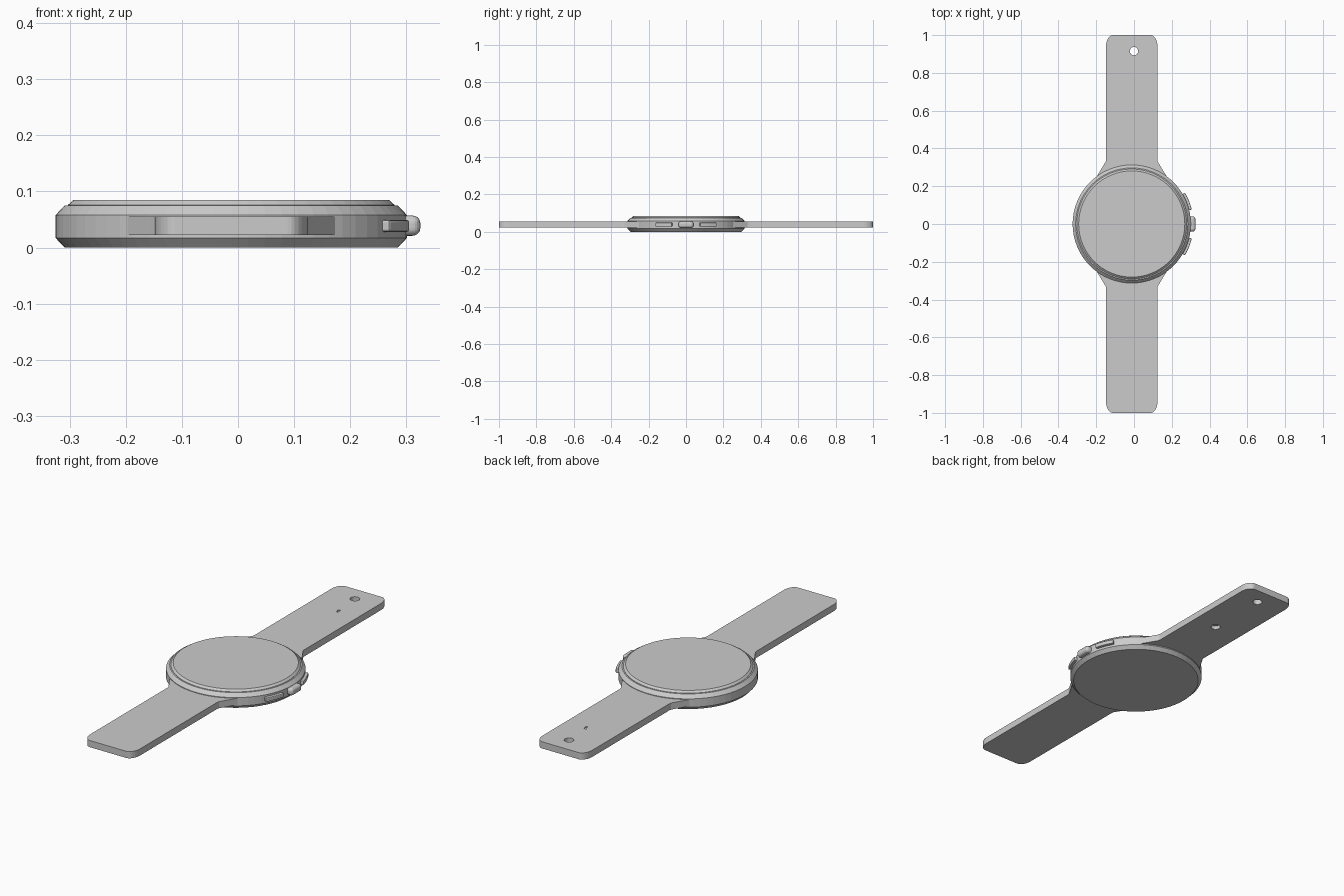
import bpy, bmesh
from math import sin, cos, pi, radians, sqrt, asin

if "Cube" in bpy.data.objects:
    bpy.data.objects.remove(bpy.data.objects["Cube"])

CX = -0.012          # centre of the dial and strap
R = 0.313            # outer case radius


def finish(name, bm):
    bmesh.ops.recalc_face_normals(bm, faces=bm.faces)
    me = bpy.data.meshes.new(name)
    bm.to_mesh(me)
    bm.free()
    ob = bpy.data.objects.new(name, me)
    bpy.context.collection.objects.link(ob)
    return ob


def lathe(name, profile, segs=64):
    bm = bmesh.new()
    rings = [[bm.verts.new((CX + r * cos(2 * pi * i / segs), r * sin(2 * pi * i / segs), z))
              for i in range(segs)] for r, z in profile]
    for a, b in zip(rings, rings[1:]):
        for i in range(segs):
            j = (i + 1) % segs
            bm.faces.new((a[i], a[j], b[j], b[i]))
    bm.faces.new(rings[0])
    bm.faces.new(rings[-1])
    return finish(name, bm)


def prism(name, pts, z0, z1):
    bm = bmesh.new()
    f = bm.faces.new([bm.verts.new((x, y, z0)) for x, y in pts])
    ext = bmesh.ops.extrude_face_region(bm, geom=[f])
    bmesh.ops.translate(bm, vec=(0, 0, z1 - z0),
                        verts=[v for v in ext["geom"] if isinstance(v, bmesh.types.BMVert)])
    return finish(name, bm)


def bevel(ob, width, segs):
    m = ob.modifiers.new("bevel", "BEVEL")
    m.width, m.segments = width, segs
    m.limit_method = "ANGLE"
    m.angle_limit = radians(40)


def cut(target, cutter):
    m = target.modifiers.new("cut", "BOOLEAN")
    m.operation, m.solver, m.object = "DIFFERENCE", "EXACT", cutter
    cutter.hide_render = True
    cutter.hide_set(True)


# Case with chamfered edges
lathe("watch_case", [(0.297, 0), (R, 0.017), (R, 0.058), (0.297, 0.075), (0.27, 0.075)])

# Raised glass
lathe("dial_glass", [(0.291, 0.073), (0.291, 0.076), (0.281, 0.085)])


# Strap halves: flared at the case, rounded at the tip
def strap(name, sign):
    hw, rad = 0.136, 0.036
    right = [(0.19, sqrt(0.309 ** 2 - 0.19 ** 2)), (0.145, 0.318), (0.138, 0.33), (hw, 0.34)]
    right += [(hw - rad + rad * cos(a), 1 - rad * (1.6 - 1.6 * sin(a)))
              for a in [k * pi / 16 for k in range(9)]]
    left = [(-x, y) for x, y in reversed(right)]
    a0 = asin(0.19 / 0.309)
    inner = [(0.309 * sin(a), 0.309 * cos(a)) for a in [-a0 + 2 * a0 * k / 12 for k in range(1, 12)]]
    pts = [(CX + x, sign * y) for x, y in right + left + inner]
    return prism(name, pts, 0.022, 0.055)


front_strap = strap("front_strap", -1)
back_strap = strap("back_strap", 1)


# Strap holes: a through hole, a blind hole below and a small nick on top
def disc(x, y, r, n=32):
    return [(x + r * cos(2 * pi * k / n), y + r * sin(2 * pi * k / n)) for k in range(n)]


cut(back_strap, prism("through_hole_cutter", disc(0, 0.915, 0.022), -0.02, 0.1))
cut(back_strap, prism("blind_hole_cutter", disc(0, 0.605, 0.022), -0.02, 0.04))
cut(back_strap, prism("nick_cutter", [(0.004, 0.775), (0.016, 0.778), (0.02, 0.755), (0.013, 0.753)],
                      0.05, 0.1))


# Side pushers that follow the case edge
def arc_block(name, a0, a1, r0, r1, z0, z1):
    angs = [radians(a0 + (a1 - a0) * k / 8) for k in range(9)]
    pts = [(CX + r1 * cos(a), r1 * sin(a)) for a in angs]
    pts += [(CX + r0 * cos(a), r0 * sin(a)) for a in reversed(angs)]
    return prism(name, pts, z0, z1)


for label, s in (("upper", 1), ("lower", -1)):
    p = arc_block(label + "_pusher", s * 13.5, s * 30.5, 0.295, 0.327, 0.028, 0.049)
    bevel(p, 0.004, 2)

# Crown with a rounded outer face
crown = prism("crown", [(0.285, -0.04), (0.325, -0.04), (0.325, 0.04), (0.285, 0.04)], 0.021, 0.057)
bevel(crown, 0.014, 5)
